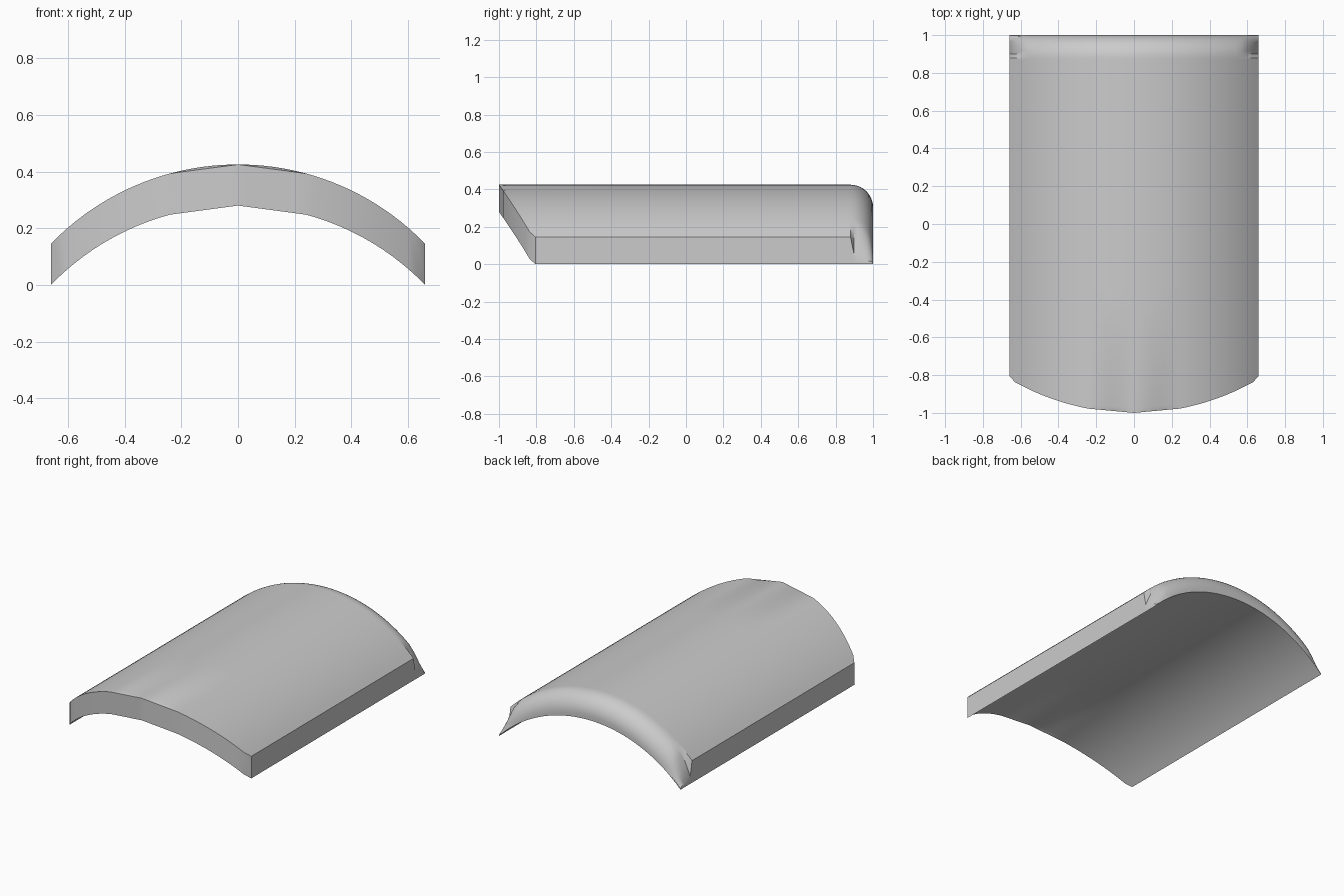
import bpy, bmesh, math

cube = bpy.data.objects.get("Cube")
if cube:
    bpy.data.objects.remove(cube, do_unlink=True)

HALF, TOP, THICK = 0.66, 0.43, 0.145
R_ARCH, R_NOSE, R_EDGE = 0.918, 1.30, 0.12
COLS = 22           # columns per half
FLAT = 0.24         # half width of the faceted middle of the front edge


def arch(x, depth=0.0):
    """Height of the arched top, offset inward by depth."""
    return TOP - R_ARCH + math.sqrt((R_ARCH - depth) ** 2 - x * x)


def nose(x):
    """Front edge of the slab, bowed forward in plan."""
    y = -1 + R_NOSE - math.sqrt(R_NOSE ** 2 - x * x)
    return y + (0.015 if abs(x) > HALF - 0.01 else 0)


def chord(f, x):
    """Straight facets across the middle of a curve."""
    if abs(x) >= FLAT:
        return f(x)
    return f(0) + (f(FLAT) - f(0)) * abs(x) / FLAT


def column(x):
    """Top and bottom points of one lengthwise strip, front to back."""
    top, bottom = [], []
    y, z = chord(nose, x), chord(arch, x)
    top.append((x, y, z))
    bottom.append((x, y, z - THICK))
    low = arch(x) - THICK
    front = nose(x) + 0.03
    for k in range(4):
        y = front + (0.87 - front) * k / 3
        top.append((x, y, arch(x)))
        bottom.append((x, y, low))
    # rounded back edge, scooped away at the two corners
    scoop = max(0, (abs(x) - 0.59) / (HALF - 0.59))
    for k in range(11):
        a = math.pi / 2 * k / 10
        y = 1 - R_EDGE + R_EDGE * math.sin(a)
        z = max(arch(x, R_EDGE * (1 - math.cos(a))), low + 0.006)
        if k > 0:
            thin = low + 0.01 + 0.05 * (1 - k / 10) ** 2
            z = z + (min(z, thin) - z) * scoop
        top.append((x, y, z))
        bottom.append((x, y, low))
    return top, bottom


# arched slab
bm = bmesh.new()
strips = []
for i in range(-COLS, COLS + 1):
    top, bottom = column(HALF * i / COLS)
    strips.append(([bm.verts.new(p) for p in top], [bm.verts.new(p) for p in bottom]))

for (t0, b0), (t1, b1) in zip(strips, strips[1:]):
    for j in range(len(t0) - 1):
        bm.faces.new((t0[j], t1[j], t1[j + 1], t0[j + 1]))
        bm.faces.new((b0[j], b0[j + 1], b1[j + 1], b1[j]))
    for j in (0, -1):
        bm.faces.new((t0[j], b0[j], b1[j], t1[j]))
for t, b in (strips[0], strips[-1]):
    for j in range(len(t) - 1):
        bm.faces.new((t[j], t[j + 1], b[j + 1], b[j]))
bmesh.ops.recalc_face_normals(bm, faces=bm.faces)
lowest = min(v.co.z for v in bm.verts)
bmesh.ops.translate(bm, verts=bm.verts, vec=(0, 0, -lowest))

mesh = bpy.data.meshes.new("arched_panel")
bm.to_mesh(mesh)
bm.free()
panel = bpy.data.objects.new("arched_panel", mesh)
bpy.context.collection.objects.link(panel)

# plain grey
grey = bpy.data.materials.new("plain_grey")
grey.use_nodes = True
colour = (0.6, 0.6, 0.6, 1)
grey.diffuse_color = colour
grey.node_tree.nodes["Principled BSDF"].inputs["Base Color"].default_value = colour
mesh.materials.append(grey)

bpy.ops.object.select_all(action="DESELECT")
panel.select_set(True)
bpy.context.view_layer.objects.active = panel
bpy.ops.object.shade_smooth_by_angle(angle=math.radians(30))
